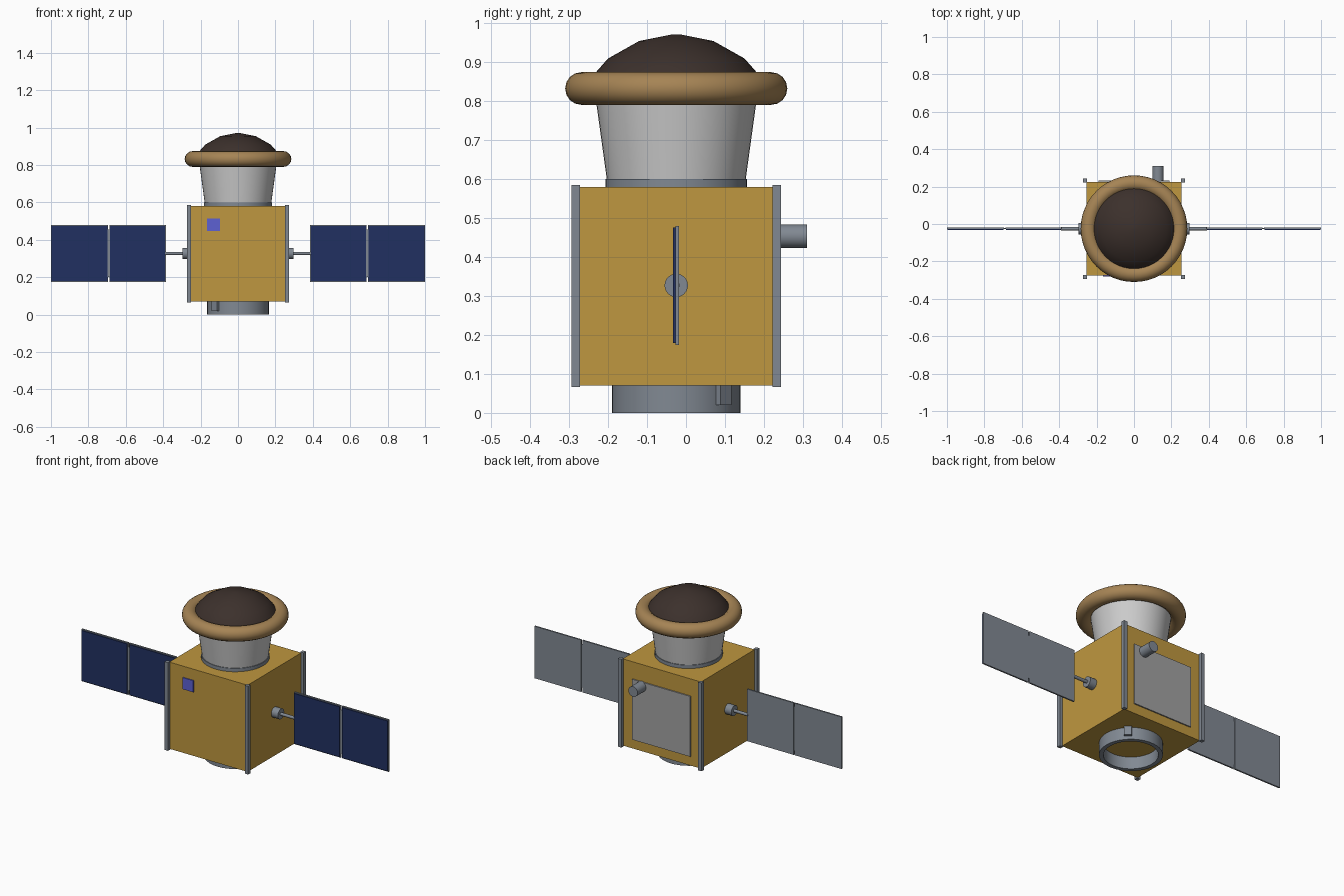
import bpy, bmesh, math
from mathutils import Matrix

if "Cube" in bpy.data.objects:
    bpy.data.objects.remove(bpy.data.objects["Cube"])

CY = -0.025  # y of the main axis


def mat(name, c):
    m = bpy.data.materials.new(name)
    m.diffuse_color = (*c, 1)
    m.use_nodes = True
    m.node_tree.nodes["Principled BSDF"].inputs["Base Color"].default_value = m.diffuse_color
    return m


GOLD = mat("gold_foil", (0.52, 0.31, 0.05))
STEEL = mat("steel", (0.22, 0.25, 0.29))
WHITE = mat("pale_metal", (0.55, 0.55, 0.58))
BLUE = mat("solar_blue", (0.015, 0.03, 0.12))
PATCH = mat("patch_blue", (0.11, 0.12, 0.65))
BACK = mat("radiator_grey", (0.36, 0.36, 0.36))
TAN = mat("tan_fabric", (0.38, 0.23, 0.09))
DARK = mat("dark_shield", (0.045, 0.03, 0.025))


def box(name, lo, hi, m):
    bm = bmesh.new()
    bmesh.ops.create_cube(bm, size=1)
    for v in bm.verts:
        v.co = [(a + b) / 2 + c * (b - a) for a, b, c in zip(lo, hi, v.co)]
    return finish(name, bm, m)


def finish(name, bm, m, smooth=None):
    bmesh.ops.recalc_face_normals(bm, faces=bm.faces)
    me = bpy.data.meshes.new(name)
    bm.to_mesh(me)
    bm.free()
    ob = bpy.data.objects.new(name, me)
    bpy.context.collection.objects.link(ob)
    me.materials.append(m)
    if smooth:
        bpy.ops.object.select_all(action='DESELECT')
        ob.select_set(True)
        bpy.context.view_layer.objects.active = ob
        bpy.ops.object.shade_smooth_by_angle(angle=math.radians(smooth))
    return ob


def lathe(name, profile, m, closed=False, n=48, smooth=35):
    """Spin an (r, z) profile about the main axis."""
    bm = bmesh.new()
    vs = [bm.verts.new((r, 0, z)) for r, z in profile]
    es = [bm.edges.new(p) for p in zip(vs, vs[1:])]
    if closed:
        es.append(bm.edges.new((vs[-1], vs[0])))
    bmesh.ops.spin(bm, geom=vs + es, axis=(0, 0, 1), cent=(0, 0, 0),
                   angle=2 * math.pi, steps=n, use_duplicate=False)
    bmesh.ops.remove_doubles(bm, verts=bm.verts, dist=1e-5)
    bmesh.ops.translate(bm, verts=bm.verts, vec=(0, CY, 0))
    return finish(name, bm, m, smooth)


def rod(name, centre, r, length, axis, m):
    bm = bmesh.new()
    rot = Matrix.Rotation(math.pi / 2, 4, 'Y' if axis == 'x' else 'X')
    bmesh.ops.create_cone(bm, cap_ends=True, segments=24, radius1=r, radius2=r,
                          depth=length, matrix=Matrix.Translation(centre) @ rot)
    return finish(name, bm, m, 35)


# main bus and its corner rails
box("body", (-0.255, CY - 0.25, 0.07), (0.255, CY + 0.25, 0.58), GOLD)
for sx in (-1, 1):
    for sy in (-1, 1):
        x, y = sx * 0.261, CY + sy * 0.258
        box("corner_rail", (x - 0.011, y - 0.011, 0.066),
            (x + 0.011, y + 0.011, 0.585), STEEL)

# launch ring underneath with two clamp blocks
lathe("launch_ring", [(0.142, 0), (0.165, 0), (0.165, 0.072), (0.142, 0.072)],
      STEEL, closed=True)
for a in (45, 225):
    clamp = box("ring_clamp", (0.1413, -0.02, 0.02), (0.18, 0.02, 0.072), STEEL)
    clamp.location = (0, CY, 0)
    clamp.rotation_euler.z = math.radians(a)

# neck, inflated ring and heat shield
lathe("collar", [(0, 0.578), (0.182, 0.578), (0.182, 0.6), (0, 0.6)], STEEL)
lathe("neck", [(0, 0.598), (0.178, 0.598), (0.21, 0.83), (0, 0.83)], WHITE)
lathe("inflated_ring", [(0.243 + 0.042 * math.cos(t * math.pi / 8),
                         0.832 + 0.042 * math.sin(t * math.pi / 8))
                        for t in range(16)], TAN, closed=True)
lathe("heat_shield", [(0, 0.97), (0.015, 0.97), (0.095, 0.954), (0.175, 0.909),
                      (0.205, 0.875), (0.222, 0.85), (0, 0.85)], DARK)

# solar wings on both sides
for s in (-1, 1):
    rod("wing_hinge", (s * 0.275, CY, 0.327), 0.03, 0.046, 'x', STEEL)
    rod("wing_boom", (s * 0.34, CY, 0.327), 0.009, 0.1, 'x', STEEL)
    for x0, x1 in ((0.385, 0.688), (0.695, 1.0)):
        a, b = sorted((s * x0, s * x1))
        box("panel_backing", (a, -0.027, 0.174), (b, -0.018, 0.48), STEEL)
        box("solar_cells", (a + 0.004, -0.033, 0.179), (b - 0.004, -0.027, 0.475), BLUE)
    box("panel_joint", (min(s * 0.685, s * 0.698), -0.026, 0.2),
        (max(s * 0.685, s * 0.698), -0.021, 0.455), STEEL)

# fittings on the front and back faces
box("front_sensor", (-0.165, -0.281, 0.447), (-0.095, -0.27, 0.515), PATCH)
box("radiator", (-0.19, 0.22, 0.125), (0.19, 0.232, 0.48), BACK)
rod("star_sensor", (0.128, 0.265, 0.453), 0.03, 0.09, 'y', STEEL)
